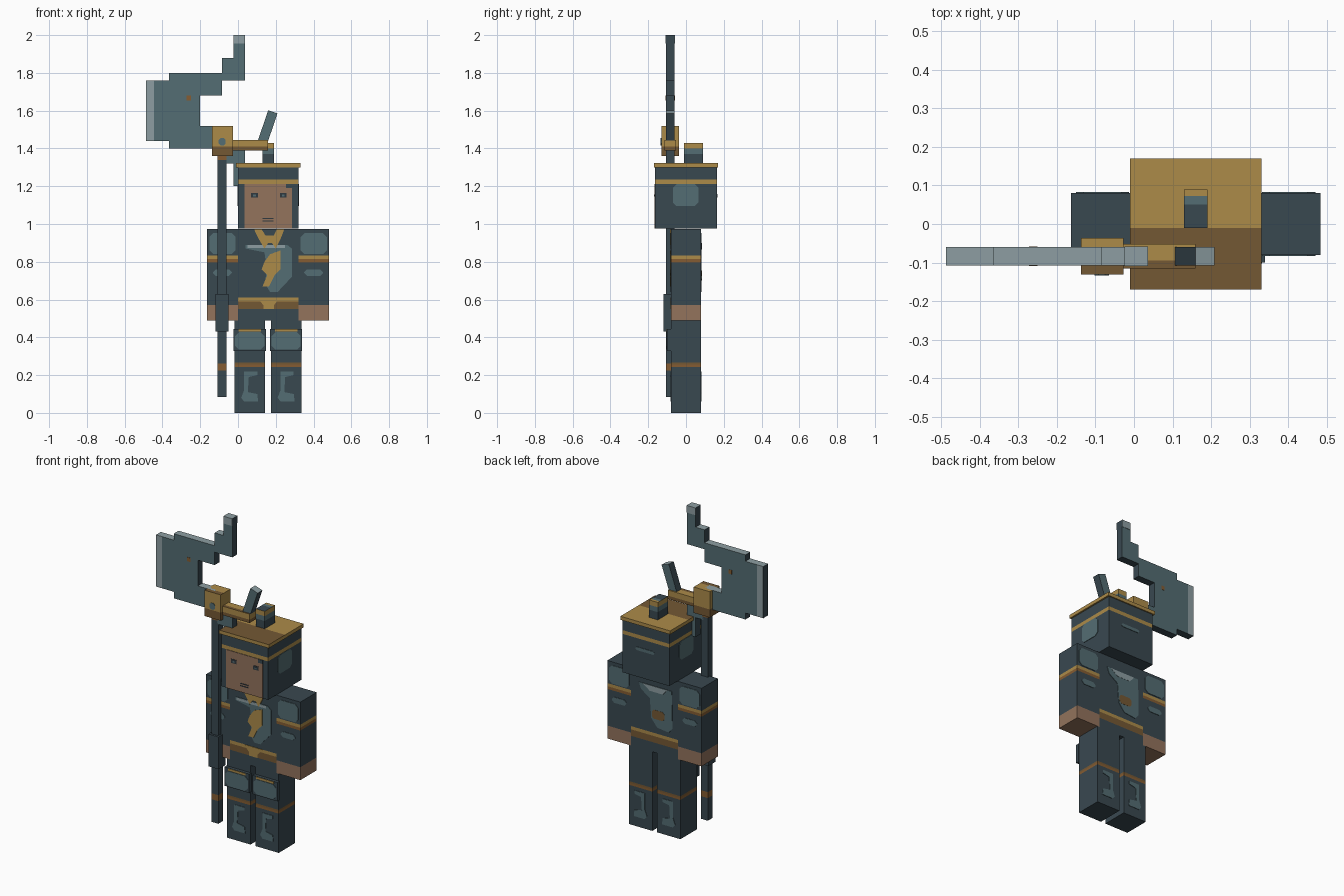
import bpy, bmesh, math
from mathutils import Vector

if "Cube" in bpy.data.objects:
    bpy.data.objects.remove(bpy.data.objects["Cube"])

COLOURS = {"dark slate": (57, 72, 80), "steel": (84, 109, 115), "pale steel": (141, 158, 162),
           "gold": (172, 139, 73), "brown": (116, 88, 52), "copper": (133, 92, 50),
           "skin": (147, 115, 92), "eye dark": (48, 56, 62)}
MATS = {}
for cname, rgb in COLOURS.items():
    m = bpy.data.materials.new(cname)
    m.diffuse_color = [((c / 255 + 0.055) / 1.055) ** 2.4 for c in rgb] + [1]
    m.use_nodes = True
    m.node_tree.nodes["Principled BSDF"].inputs["Base Color"].default_value = m.diffuse_color
    MATS[cname] = m
NAMES = list(COLOURS)


def finish(name, bm, rule):
    """Colour every face by rule(centre, normal) and make the object."""
    bmesh.ops.recalc_face_normals(bm, faces=bm.faces)
    for f in bm.faces:
        f.material_index = NAMES.index(rule(f.calc_center_median(), f.normal))
    me = bpy.data.meshes.new(name)
    bm.to_mesh(me)
    bm.free()
    for n in NAMES:
        me.materials.append(MATS[n])
    ob = bpy.data.objects.new(name, me)
    bpy.context.collection.objects.link(ob)
    return ob


def box(name, lo, hi, rule="dark slate", zcuts=(), ycuts=()):
    bm = bmesh.new()
    bmesh.ops.create_cube(bm, size=1)
    for v in bm.verts:
        v.co = Vector([lo[i] + (v.co[i] + 0.5) * (hi[i] - lo[i]) for i in range(3)])
    for axis, cuts in ((2, zcuts), (1, ycuts)):
        for c in cuts:
            p, n = Vector((0, 0, 0)), Vector((0, 0, 0))
            p[axis], n[axis] = c, 1
            bmesh.ops.bisect_plane(bm, geom=bm.verts[:] + bm.edges[:] + bm.faces[:],
                                   plane_co=p, plane_no=n)
    return finish(name, bm, rule if callable(rule) else lambda c, n: rule)


def prism(name, pts, axis, d0, d1, rule):
    """Extrude a (u, z) outline between depths d0 and d1 along x or y."""
    bm = bmesh.new()
    def place(u, z, d):
        return (u, d, z) if axis == "y" else (d, u, z)
    f = bm.faces.new([bm.verts.new(place(u, z, d0)) for u, z in pts])
    ext = bmesh.ops.extrude_face_region(bm, geom=[f])["geom"]
    step = Vector(place(0, 0, d1 - d0))
    bmesh.ops.translate(bm, vec=step, verts=[v for v in ext if isinstance(v, bmesh.types.BMVert)])
    return finish(name, bm, rule if callable(rule) else lambda c, n: rule)


def plate(name, pts, colour, depth, axis="y", thick=0.003):
    """Thin painted plate, standing outwards from the surface at depth."""
    return prism(name, pts, axis, depth, depth + math.copysign(thick, depth), colour)


def rect(u0, u1, z0, z1):
    return [(u0, z0), (u1, z0), (u1, z1), (u0, z1)]


def octagon(u0, u1, z0, z1, c=0.02):
    return [(u0 + c, z0), (u1 - c, z0), (u1, z0 + c), (u1, z1 - c),
            (u1 - c, z1), (u0 + c, z1), (u0, z1 - c), (u0, z0 + c)]


def bands(*levels):
    """Rule picking the colour of the first level whose top is above the face."""
    return lambda c, n: next(col for top, col in levels if c.z < top)


# Head with gold headband, face and ear guards
box("head", (0, -0.163, 0.975), (0.32, 0.163, 1.3),
    bands((1.213, "dark slate"), (1.236, "gold"), (9, "dark slate")), (1.213, 1.236))
plate("face", rect(0.035, 0.285, 0.976, 1.212), "skin", -0.163)
plate("hair_corner", rect(0.255, 0.285, 1.19, 1.212), "dark slate", -0.163, thick=0.005)
for u in (0.07, 0.222):
    plate("eye", rect(u, u + 0.036, 1.14, 1.165), "eye dark", -0.163, thick=0.005)
    plate("eye_glint", rect(u + 0.01, u + 0.024, 1.145, 1.155), "steel", -0.163, thick=0.006)
for z in (1.012, 1.026):
    plate("mouth", rect(0.13, 0.188, z, z + 0.006), "eye dark", -0.163, thick=0.005)
plate("ear_guard_right", octagon(-0.07, 0.067, 1.095, 1.212), "steel", 0.32, "x")
prism("ear_guard_left", octagon(-0.07, 0.067, 1.095, 1.212), "x", 0, -0.003, "steel")
plate("head_back_mark", octagon(0.1, 0.23, 1.14, 1.16, 0.008), "steel", 0.163)

# Flat hat brim and top knob
box("hat_brim", (-0.01, -0.17, 1.3), (0.33, 0.17, 1.322),
    lambda c, n: "brown" if n.z > 0.5 and c.y < -0.01 else "gold", ycuts=(-0.01,))


def knob_colour(c, n):
    if n.z > 0.5:
        return "dark slate" if c.y < 0.05 else "steel" if c.y < 0.072 else "gold"
    return "dark slate" if c.z < 1.37 else "steel" if c.z < 1.4 else "gold"


box("hat_knob", (0.13, -0.01, 1.322), (0.19, 0.09, 1.43), knob_colour, (1.37, 1.4), (0.05, 0.072))

# Torso with belt
box("torso", (0, -0.08, 0.49), (0.32, 0.08, 0.973),
    bands((0.55, "dark slate"), (0.59, "brown"), (0.61, "gold"), (9, "dark slate")),
    (0.55, 0.59, 0.61))
plate("belt_buckle", [(0.1, 0.61), (0.135, 0.57), (0.135, 0.55), (0.19, 0.55),
                      (0.19, 0.57), (0.225, 0.61)], "gold", -0.08)
plate("chest_panel", [(0.04, 0.89), (0.04, 0.87), (0.14, 0.85), (0.15, 0.78), (0.145, 0.68),
                      (0.17, 0.64), (0.21, 0.64), (0.285, 0.72), (0.285, 0.87), (0.26, 0.89)],
      "steel", -0.08)
plate("chest_highlight", rect(0.05, 0.25, 0.872, 0.888), "pale steel", -0.08, thick=0.004)
plate("chest_bolt", [(0.17, 0.84), (0.225, 0.86), (0.225, 0.76), (0.195, 0.73), (0.165, 0.67),
                     (0.13, 0.67), (0.155, 0.73), (0.125, 0.76), (0.14, 0.8)],
      "gold", -0.08, thick=0.005)
plate("collar", [(0.085, 0.972), (0.125, 0.972), (0.145, 0.94), (0.19, 0.94), (0.205, 0.972),
                 (0.245, 0.972), (0.225, 0.92), (0.2, 0.87), (0.18, 0.9), (0.16, 0.9),
                 (0.14, 0.87), (0.11, 0.92)], "gold", -0.08, thick=0.006)
plate("back_panel", [(0.265, 0.9), (0.04, 0.9), (0.035, 0.67), (0.06, 0.64), (0.14, 0.65),
                     (0.18, 0.7), (0.19, 0.82), (0.25, 0.86)], "steel", 0.08)
plate("back_highlight", [(0.24, 0.9), (0.07, 0.9), (0.1, 0.865), (0.19, 0.865)],
      "pale steel", 0.08, thick=0.004)
plate("back_patch", octagon(0.09, 0.175, 0.7, 0.755, 0.012), "brown", 0.08, thick=0.004)

# Arms: shoulder guards, double bands, bare hands
for side, x0 in (("left", -0.163), ("right", 0.32)):
    box("arm_" + side, (x0, -0.08, 0.49), (x0 + 0.163, 0.08, 0.973),
        bands((0.57, "skin"), (0.797, "dark slate"), (0.814, "copper"), (0.833, "gold"),
              (9, "dark slate")), (0.57, 0.797, 0.814, 0.833))
    for d in (-0.08, 0.08):
        plate("shoulder_guard_" + side, octagon(x0 + 0.012, x0 + 0.15, 0.84, 0.952), "steel", d)
        plate("sleeve_mark_" + side, octagon(x0 + 0.03, x0 + 0.13, 0.725, 0.76, 0.015), "steel", d)

# Legs: shin bands, boot marks, knee guards
for side, x0 in (("left", -0.018), ("right", 0.175)):
    box("leg_" + side, (x0, -0.08, 0), (x0 + 0.16, 0.08, 0.49),
        bands((0.243, "dark slate"), (0.256, "copper"), (0.266, "brown"), (9, "dark slate")),
        (0.243, 0.256, 0.266))
    for d in (-0.08, 0.08):
        plate("boot_mark_" + side,
              [(x0 + u, z) for u, z in ((0.05, 0.22), (0.12, 0.22), (0.12, 0.2), (0.075, 0.19),
                                        (0.07, 0.11), (0.12, 0.1), (0.125, 0.06), (0.05, 0.06),
                                        (0.035, 0.08), (0.05, 0.12))], "steel", d)
    box("knee_guard_" + side, (x0 - 0.005, -0.1, 0.328), (x0 + 0.165, -0.079, 0.445))
    plate("knee_panel_" + side, octagon(x0 + 0.003, x0 + 0.157, 0.335, 0.427), "steel", -0.1)
    plate("knee_trim_" + side, rect(x0 + 0.02, x0 + 0.14, 0.43, 0.443), "gold", -0.1)

# Polearm shaft and grip
YF, YB = -0.107, -0.06
box("shaft", (-0.108, YF, 0.085), (-0.06, YB, 1.37),
    bands((0.225, "dark slate"), (0.262, "copper"), (1.34, "dark slate"), (9, "copper")),
    (0.225, 0.262, 1.34))
box("grip", (-0.118, -0.12, 0.43), (-0.05, -0.05, 0.63))

# Crescent blade: upper half outline mirrored about its middle height
MID = 1.6
half = [(-0.2, 1.68), (-0.085, 1.68), (-0.085, 1.76), (0.036, 1.76), (0.036, 2.0),
        (-0.024, 2.0), (-0.024, 1.88), (-0.085, 1.88), (-0.085, 1.8), (-0.365, 1.8),
        (-0.365, 1.76), (-0.445, 1.76)]
outline = half + [(x, 2 * MID - z) for x, z in reversed(half)]


def blade_colour(c, n):
    if n.z > 0.5:
        return "pale steel"
    return "steel" if abs(n.y) > 0.5 else "dark slate"


prism("blade", outline, "y", YF, YB, blade_colour)
box("blade_edge", (-0.487, YF, 1.44), (-0.445, YB, 1.76),
    lambda c, n: "dark slate" if abs(n.x) > 0.5 or n.z < -0.5 else "pale steel")
for y, t in ((YF, -0.002), (YB, 0.002)):
    prism("blade_tip_shine", rect(-0.024, 0.036, 1.955, 2.0), "y", y, y + t, "pale steel")
    prism("blade_mark", rect(-0.272, -0.25, 1.655, 1.68), "y", y, y + t, "copper")


# Gold socket, crossbar and rear spike
def socket_colour(split_y):
    def rule(c, n):
        if n.z > 0.5:
            return "gold" if c.y > split_y else "brown"
        return "gold" if c.z > 1.41 else "brown"
    return rule


box("socket", (-0.138, -0.131, 1.36), (-0.027, -0.036, 1.52), socket_colour(-0.1), (1.41,), (-0.1,))
plate("socket_mark", octagon(-0.102, -0.065, 1.415, 1.455, 0.01), "steel", -0.131)
box("crossbar", (-0.027, -0.115, 1.39), (0.16, -0.052, 1.445), socket_colour(-0.095), (1.41,), (-0.095,))
spike = box("spike", (-0.026, YF, -0.085), (0.026, YB, 0.085),
            lambda c, n: "pale steel" if n.z > 0.5 else "dark slate" if abs(n.x) > 0.5 else "steel")
spike.location = (0.157, 0, 1.513)
spike.rotation_euler.y = 0.33
